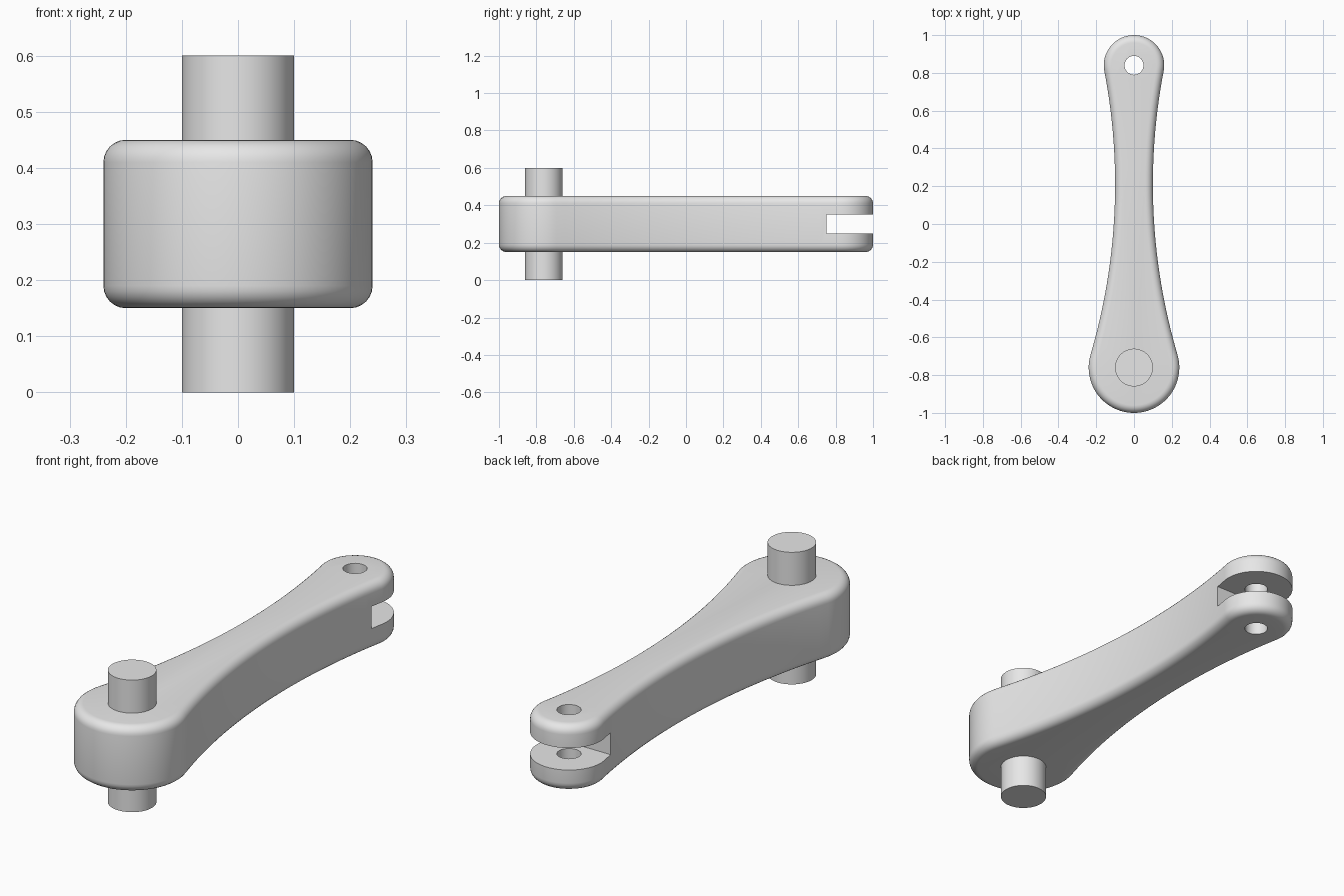
import bpy, bmesh
from math import sin, cos, pi, atan2, hypot

if "Cube" in bpy.data.objects:
    bpy.data.objects.remove(bpy.data.objects["Cube"])

GREY = (0.8, 0.8, 0.8, 1)
metal = bpy.data.materials.new("plain grey")
metal.use_nodes = True
metal.diffuse_color = GREY
metal.node_tree.nodes["Principled BSDF"].inputs["Base Color"].default_value = GREY

# Key sizes: two round ends joined by concave tangent flanks
BIG_Y, BIG_R = -0.76, 0.24
SMALL_Y, SMALL_R = 0.84, 0.16
FLANK_R, FLANK_Y, WAIST = 3.185, 0.21, 0.10
BOTTOM, TOP = 0.15, 0.45
FLANK_X = FLANK_R + WAIST


def arc(cx, cy, r, a0, a1, n):
    return [(cx + r * cos(a0 + (a1 - a0) * i / n), cy + r * sin(a0 + (a1 - a0) * i / n))
            for i in range(n + 1)]


def cylinder(name, y, r, z0, z1, sides):
    bpy.ops.mesh.primitive_cylinder_add(vertices=sides, radius=r, depth=z1 - z0,
                                        location=(0, y, (z0 + z1) / 2))
    ob = bpy.context.object
    ob.name = name
    ob.data.materials.append(metal)
    return ob


def apply_all(ob):
    bpy.ops.object.select_all(action='DESELECT')
    ob.select_set(True)
    bpy.context.view_layer.objects.active = ob
    for m in list(ob.modifiers):
        bpy.ops.object.modifier_apply(modifier=m.name)
    bpy.ops.object.shade_smooth_by_angle(angle=pi / 6)


# Right half of the arm outline, front to back, then mirrored
big_a = atan2(FLANK_Y - BIG_Y, FLANK_X)
small_a = atan2(FLANK_Y - SMALL_Y, FLANK_X)
half = arc(0, BIG_Y, BIG_R, -pi / 2, big_a, 24)
half += arc(FLANK_X, FLANK_Y, FLANK_R, pi + big_a, pi + small_a, 32)[1:-1]
half += arc(0, SMALL_Y, SMALL_R, small_a, pi / 2, 24)
outline = half + [(-x, y) for x, y in half[-2:0:-1]]

# Arm: extruded outline with rounded rims
bm = bmesh.new()
base = bm.faces.new([bm.verts.new((x, y, BOTTOM)) for x, y in outline])
ext = bmesh.ops.extrude_face_region(bm, geom=[base])
bmesh.ops.translate(bm, vec=(0, 0, TOP - BOTTOM),
                    verts=[v for v in ext["geom"] if isinstance(v, bmesh.types.BMVert)])
rims = [e for e in bm.edges if abs(e.verts[0].co.z - e.verts[1].co.z) < 0.001]
bmesh.ops.bevel(bm, geom=rims, offset=0.04, segments=6, profile=0.5, affect='EDGES')
bmesh.ops.recalc_face_normals(bm, faces=bm.faces[:])
mesh = bpy.data.meshes.new("arm")
bm.to_mesh(mesh)
bm.free()
arm = bpy.data.objects.new("arm", mesh)
bpy.context.collection.objects.link(arm)
mesh.materials.append(metal)

# Fork slot and pin hole at the small end
hole = cylinder("hole_cutter", SMALL_Y, 0.05, 0, 0.6, 32)
bpy.ops.mesh.primitive_cube_add(size=1, location=(0, 1.0, 0.3))
slot = bpy.context.object
slot.name = "slot_cutter"
slot.scale = (1, 0.5, 0.1)
slot.data.materials.append(metal)
for cutter in (slot, hole):
    cutter.hide_render = True
    m = arm.modifiers.new(cutter.name, 'BOOLEAN')
    m.operation, m.solver, m.object = 'DIFFERENCE', 'EXACT', cutter
bpy.context.view_layer.update()
apply_all(arm)
for cutter in (slot, hole):
    bpy.data.objects.remove(cutter)

# Pivot shaft through the big end
apply_all(cylinder("pivot_shaft", BIG_Y, 0.10, 0, 0.6, 48))
